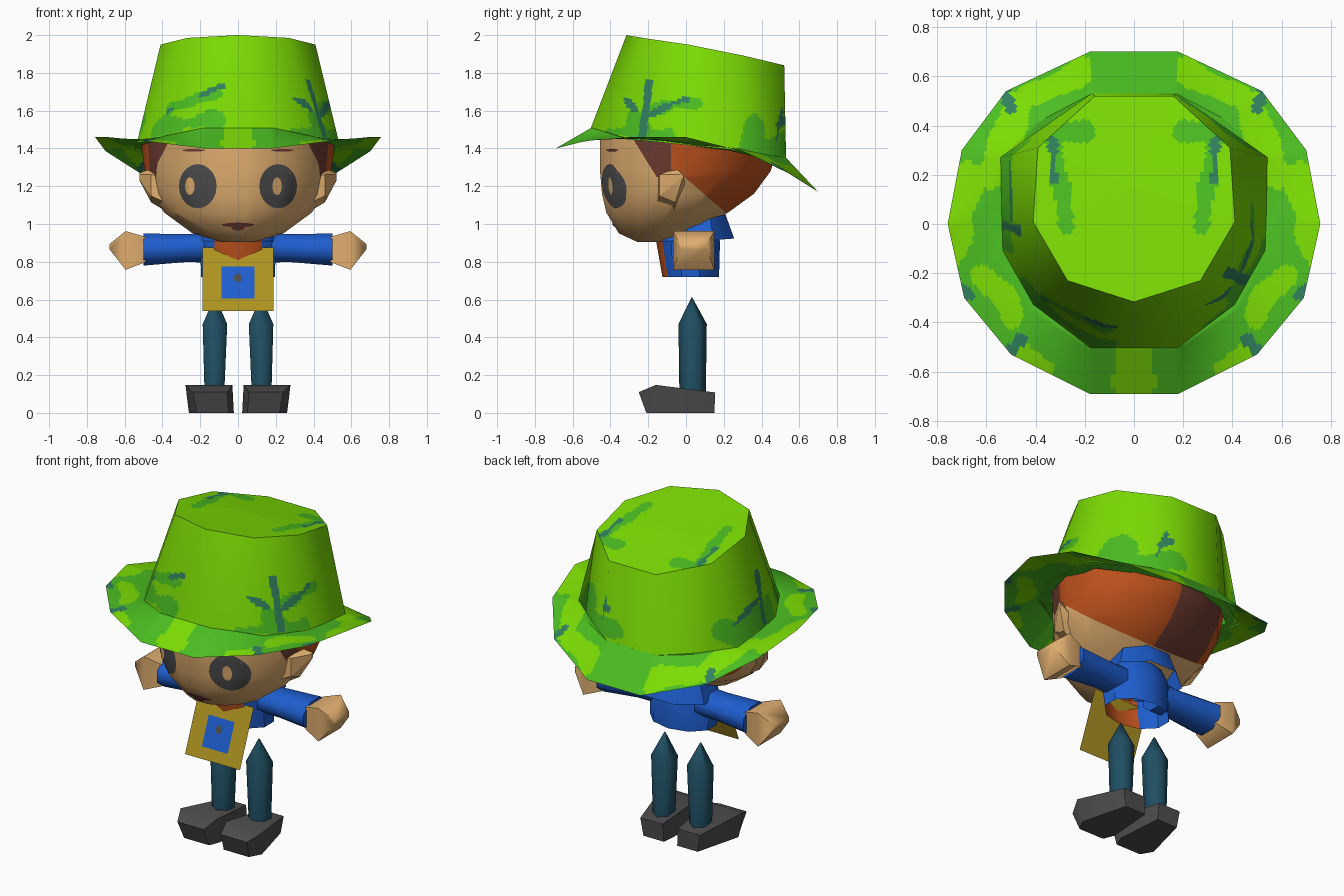
import bpy, bmesh
from math import sin, cos, pi, radians
from mathutils import Vector
from mathutils.bvhtree import BVHTree

cube = bpy.data.objects.get("Cube")
if cube:
    bpy.data.objects.remove(cube, do_unlink=True)


def material(name, r, g, b):
    m = bpy.data.materials.new(name)
    m.use_nodes = True
    m.diffuse_color = (r, g, b, 1)
    bsdf = next(n for n in m.node_tree.nodes if n.type == 'BSDF_PRINCIPLED')
    bsdf.inputs["Base Color"].default_value = (r, g, b, 1)
    bsdf.inputs["Roughness"].default_value = 0.9
    return m


LIME = material("lime green", .20, .72, .001)
LEAF = material("leaf green", .07, .51, .015)
TEAL = material("camouflage teal", .03, .22, .11)
SKIN = material("skin", .75, .425, .16)
HAIR = material("orange hair", .52, .085, .012)
BROWN = material("dark brown", .16, .045, .03)
BLUE = material("shirt blue", .013, .11, .62)
GOLD = material("apron gold", .42, .29, .015)
NAVY = material("trouser blue", .014, .078, .125)
GREY = material("dark grey", .078, .075, .075)


def finish(name, bm, mats, rule=None, angle=40):
    """Colour faces by a rule on their centre and turn the mesh into an object."""
    if rule:
        for f in bm.faces:
            f.material_index = rule(f.calc_center_median())
    me = bpy.data.meshes.new(name)
    bm.to_mesh(me)
    bm.free()
    for m in mats:
        me.materials.append(m)
    me.shade_smooth()
    me.set_sharp_from_angle(angle=radians(angle))
    ob = bpy.data.objects.new(name, me)
    bpy.context.collection.objects.link(ob)
    return ob


def loft(rings, start=True, end=True, recalc=True, cuts=0):
    """Skin a list of equal-sized rings of points."""
    bm = bmesh.new()
    vs = [[bm.verts.new(p) for p in r] for r in rings]
    n = len(vs[0])
    for a, b in zip(vs, vs[1:]):
        for i in range(n):
            j = (i + 1) % n
            bm.faces.new((a[i], a[j], b[j], b[i]))
    if start:
        bm.faces.new(vs[0][::-1])
    if end:
        bm.faces.new(vs[-1])
    if recalc:
        bmesh.ops.recalc_face_normals(bm, faces=bm.faces)
    if cuts:
        bmesh.ops.subdivide_edges(bm, edges=bm.edges[:], cuts=cuts, use_grid_fill=True)
    return bm


def flat_ring(z, y0, y1, rx, n, x=0, turn=0.5, tilt=0, pinch=0):
    """Level ring; pinch narrows its front half, tilt raises its back."""
    cy, ry = (y0 + y1) / 2, (y1 - y0) / 2
    pts = []
    for i in range(n):
        a = 2 * pi * (i + turn) / n
        y = cy + ry * sin(a)
        pts.append((x + rx * cos(a) * (1 + pinch * min(0, sin(a))), y, z + tilt * y))
    return pts


def side_ring(x, y, z, ry, rz, n, turn=0.5):
    angles = [2 * pi * (i + turn) / n for i in range(n)]
    return [(x, y + ry * cos(a), z + rz * sin(a)) for a in angles]


def mirror_half(half):
    """Complete a back-to-front half outline, counter-clockwise from above."""
    return [(-x, y, z) for x, y, z in half] + half[::-1]


def camo(strips, flat=True, base=0):
    """Rule: the last strip (a, b, radius, index) close enough wins; flat ones mirror in x."""
    strips = [(Vector(a), Vector(b), r, index) for a, b, r, index in strips]

    def rule(c):
        p = Vector((abs(c.x), c.y, 0)) if flat else c
        wobble = .018 * sin(23 * p.x + 9 * p.z) + .014 * sin(31 * p.y + 17 * p.z)
        pick = base
        for a, b, r, index in strips:
            t = max(0, min(1, (p - a).dot(b - a) / (b - a).length_squared))
            if (p - a.lerp(b, t)).length + wobble * min(1, r * 12) < r:
                pick = index
        return pick
    return rule


HAT = [LIME, LEAF, TEAL]

# Hat crown, flat at the front hem, and its sloping top
low = mirror_half([(.17, .53, 1.34), (.545, .27, 1.39), (.535, -.11, 1.43), (.41, -.33, 1.45), (.18, -.505, 1.505)])
high = mirror_half([(.16, .52, 1.84), (.39, .31, 1.89), (.41, .01, 1.95), (.27, -.23, 1.985), (.004, -.315, 2.0)])
crown_strips = [
    ((-.46, -.26, 1.5), (-.12, -.48, 1.55), .05, 1), ((-.38, -.31, 1.62), (-.1, -.44, 1.69), .03, 1),
    ((.5, -.1, 1.46), (.3, -.4, 1.48), .045, 1), ((.44, -.2, 1.6), (.48, .05, 1.64), .035, 1),
    ((.5, -.2, 1.45), (.42, -.27, 1.55), .05, 1),
    ((.52, .35, 1.38), (.38, .42, 1.5), .09, 1), ((.45, .38, 1.4), (.1, .53, 1.42), .06, 1),
    ((-.53, -.05, 1.5), (-.5, .27, 1.47), .09, 1),
    ((-.42, -.30, 1.59), (-.25, -.39, 1.67), .022, 2), ((-.25, -.39, 1.67), (-.08, -.42, 1.73), .016, 2),
    ((.46, -.23, 1.48), (.38, -.2, 1.75), .02, 2), ((.45, -.2, 1.58), (.48, 0, 1.66), .02, 2),
    ((.41, -.27, 1.61), (.28, -.36, 1.69), .02, 2),
    ((.25, .49, 1.45), (.2, .52, 1.6), .02, 2), ((.32, .45, 1.5), (.17, .53, 1.55), .02, 2),
    ((-.53, 0, 1.45), (-.46, -.03, 1.72), .02, 2), ((-.5, .02, 1.58), (-.5, .25, 1.52), .02, 2)]
crown = finish("hat_crown", loft([low, high], False, False, False, 32), HAT, camo(crown_strips, False), 180)
crown.data.normals_split_custom_set_from_vertices(
    [Vector((v.co.x, v.co.y - .1, .12)).normalized() for v in crown.data.vertices])

centre = Vector((0, .15, 1.92))
inner = [Vector(p).lerp(centre, .97) for p in high]
top_strips = [((.36, .37, 0), (.2, .38, 0), .035, 1), ((.33, .35, 0), (.28, 0, 0), .035, 1),
              ((.33, .33, 0), (.33, .18, 0), .022, 2)]
finish("hat_top", loft([high, inner], False, True, False, 20), HAT, camo(top_strips))

# Hat brim, dipping at the back
rim = mirror_half([(.18, .70, 1.17), (.52, .54, 1.27), (.70, .30, 1.385), (.757, 0, 1.46),
                   (.69, -.30, 1.46), (.50, -.53, 1.44), (.18, -.69, 1.40)])
seat = mirror_half([(.17, .53, 1.35), (.38, .42, 1.37), (.54, .27, 1.40), (.55, .05, 1.42),
                    (.54, -.11, 1.44), (.42, -.34, 1.46), (.18, -.50, 1.51)])
tuck = [(x * .88, y * .85, z - .01) for x, y, z in seat]
brim_strips = [
    ((.74, -.1, 0), (.66, .2, 0), .07, 0), ((.6, .2, 0), (.48, .46, 0), .06, 0),
    ((.4, .52, 0), (.22, .63, 0), .05, 0), ((.62, -.2, 0), (.5, -.36, 0), .05, 0),
    ((.46, -.54, 0), (.36, -.58, 0), .05, 0), ((0, -.42, 0), (0, -.62, 0), .1, 0),
    ((.53, .53, 0), (.5, .47, 0), .022, 2),
    ((.5, -.52, 0), (.46, -.47, 0), .02, 2), ((.66, -.3, 0), (.69, -.27, 0), .018, 2)]
finish("hat_brim", loft([rim, seat, tuck], False, False, False, 16), HAT, camo(brim_strips, True, 1))

# Head, cut along the temple, nape and back-lock lines
head_rows = [(.905, -.26, -.06, .09), (.95, -.36, .05, .24), (1.06, -.43, .23, .39),
             (1.16, -.455, .37, .46), (1.28, -.467, .46, .495), (1.45, -.467, .51, .515)]
bm = loft([flat_ring(z, a, b, rx, 14, turn=0, pinch=.13) for z, a, b, rx in head_rows])
TEMPLE, NAPE = Vector((0, 1, .62)), Vector((0, .86, 1))
temple_at, nape_at = Vector((0, -.28, 1.45)), Vector((0, -.01, 1.25))
for co, no in ((temple_at, TEMPLE), (nape_at, NAPE), (nape_at, (0, 0, 1)), ((0, -.08, 1.3), (0, 1, 0)),
               ((-.33, 0, 1.3), (1, 0, 0)), ((.04, 0, 1.3), (1, 0, 0))):
    bmesh.ops.bisect_plane(bm, geom=bm.verts[:] + bm.edges[:] + bm.faces[:], plane_co=co, plane_no=no)
surface = BVHTree.FromBMesh(bm)


def head_rule(c):
    if (c - temple_at).dot(TEMPLE) < 0 or (c.z < nape_at.z and (c - nape_at).dot(NAPE) < 0):
        return 0
    return 2 if c.y < -.08 or (c.y > .1 and -.33 < c.x < .04) else 1


finish("head", bm, [SKIN, HAIR, BROWN], head_rule, 50)


# Painted face details, laid onto the head
def oval(name, x, z, rx, rz, mat, lift=.005):
    rings = []
    for k in (1, .75, .5, .25):
        ring = []
        for i in range(20):
            px, pz = x + k * rx * cos(pi * i / 10), z + k * rz * sin(pi * i / 10)
            hit = surface.ray_cast(Vector((px, -2, pz)), Vector((0, 1, 0)))[0]
            ring.append((px, hit.y - lift, pz))
        rings.append(ring)
    finish(name, loft(rings, False, True, False), [mat])


oval("mouth", 0, .995, .085, .012, BROWN)
oval("lower_lip", 0, .98, .035, .014, BROWN, .007)
oval("left_eye_glint", .207, 1.2, .025, .047, SKIN, .009)
oval("right_eye_glint", -.255, 1.2, .025, .047, SKIN, .009)

# Shirt, open at the hem, with an orange wedge in front and a flared collar
front = lambda c: 1 if abs(c.x) < .09 and c.y < -.03 else 0
shirt = [(.72, -.125, .175, .205), (.91, -.158, .18, .212), (.99, -.1, .15, .16)]
finish("shirt", loft([flat_ring(z, a, b, rx, 10) for z, a, b, rx in shirt], False), [BLUE, HAIR], front)
collar = [flat_ring(.905, -.13, .27, .245, 8, tilt=.07), flat_ring(1.01, -.08, .22, .20, 8, tilt=.2)]
finish("collar", loft(collar, False, False), [BLUE, HAIR], front)


# Apron hanging at a slant through the wedge, with a pocket and button
def hang(x, z, lift=0):
    return (x, -.114 - .4 * (.875 - z) - lift, z)


def panel(name, w, z0, z1, mat, lift):
    bm = bmesh.new()
    corners = ((-w, z0), (w, z0), (w, z1), (-w, z1))
    bm.faces.new([bm.verts.new(hang(x, z, lift)) for x, z in corners])
    finish(name, bm, [mat])


panel("apron", .187, .54, .875, GOLD, 0)
panel("pocket", .088, .605, .775, BLUE, .004)
bm = bmesh.new()
bm.faces.new([bm.verts.new(hang(.022 * cos(pi * i / 6), .715 + .022 * sin(pi * i / 6), .007)) for i in range(12)])
finish("pocket_button", bm, [GREY])

# Paired parts
for side, s in (("left", 1), ("right", -1)):
    oval(side + "_eye", s * .213, 1.2, .1, .117, GREY)
    oval(side + "_eyebrow", s * .235, 1.39, .06, .007, BROWN)

    ear = [side_ring(s * .37, -.09, 1.18, .08, .125, 5, 0), side_ring(s * .46, -.08, 1.205, .075, .095, 5, 0),
           side_ring(s * .522, -.025, 1.25, .012, .02, 5, 0)]
    finish(side + "_ear", loft(ear), [SKIN], angle=30)

    sleeve = [side_ring(s * .12, .03, .875, .10, .085, 8), side_ring(s * .28, .035, .872, .105, .08, 8),
              side_ring(s * .50, .04, .865, .125, .092, 8)]
    finish(side + "_sleeve", loft(sleeve), [BLUE], angle=60)

    hand = [side_ring(s * .49, .04, .865, .12, .095, 4), side_ring(s * .595, .04, .86, .155, .145, 4),
            side_ring(s * .68, .04, .88, .10, .02, 4)]
    finish(side + "_hand", loft(hand), [SKIN], angle=70)

    leg = [flat_ring(.1, -.035, .105, .06, 6, s * .125), flat_ring(.47, -.04, .11, .075, 6, s * .122),
           flat_ring(.61, .028, .034, .004, 6, s * .122)]
    finish(side + "_leg", loft(leg), [NAVY], angle=65)

    # Shoe sections from toe to heel
    shoe = []
    for y, sole_y, x0, x1, z in ((-.25, -.21, .05, .22, .11), (-.16, -.14, .022, .26, .148),
                                 (.155, .15, .045, .185, .108)):
        shoe.append([(s * x0, sole_y, 0), (s * x1, sole_y, 0),
                     (s * (x1 + .018), y, z), (s * (x0 + .008), y, z)])
    finish(side + "_shoe", loft(shoe), [GREY], angle=50)
